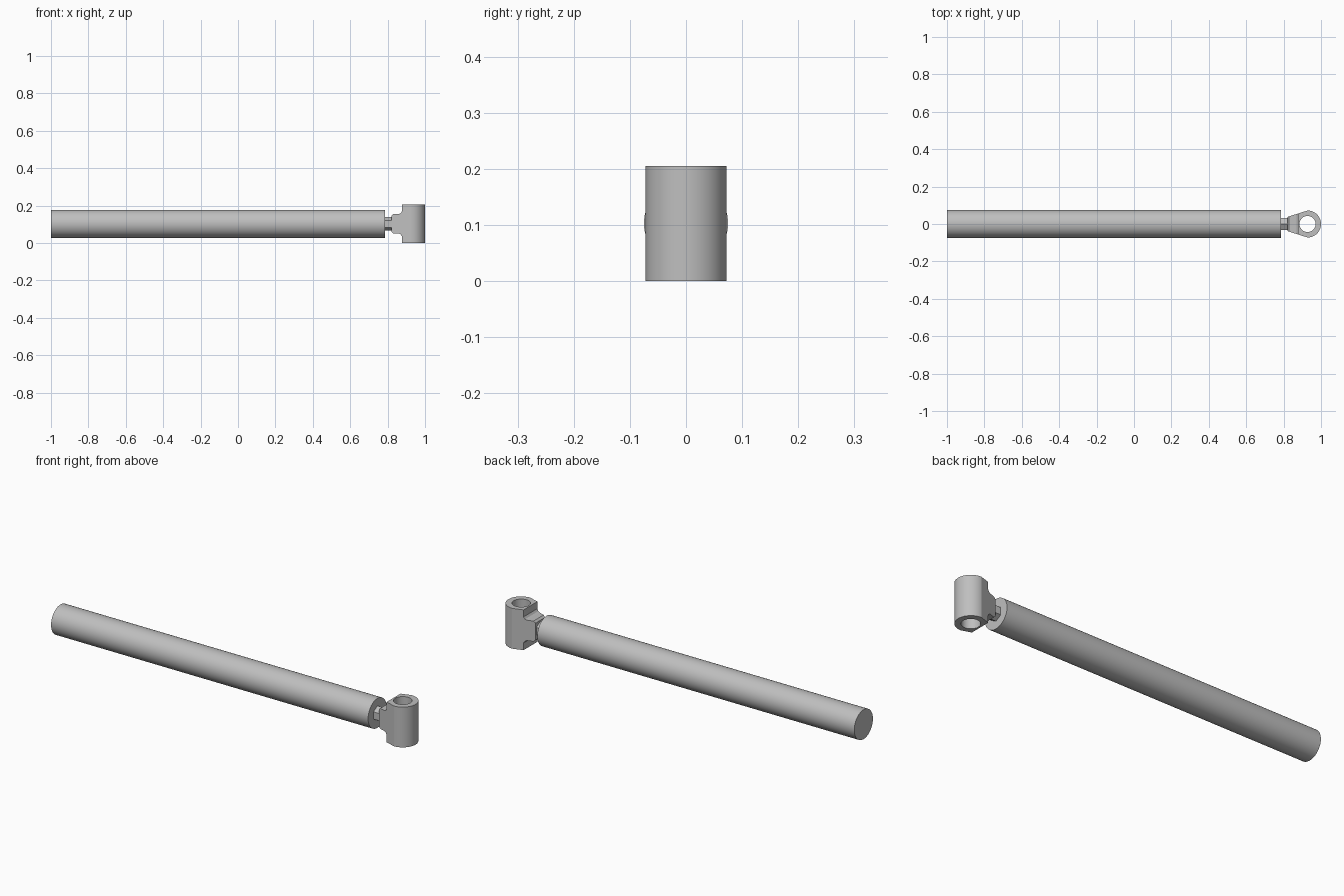
import bpy, bmesh, math
from mathutils import Matrix, Vector

cube = bpy.data.objects.get("Cube")
if cube:
    bpy.data.objects.remove(cube)

steel = bpy.data.materials.new("grey_steel")
steel.use_nodes = True
colour = (0.52, 0.52, 0.52, 1)
steel.diffuse_color = colour
steel.node_tree.nodes["Principled BSDF"].inputs["Base Color"].default_value = colour

AXIS_Z = 0.103
EYE_X = 0.928
EYE_R = 0.072


def add_object(name, bm):
    bmesh.ops.recalc_face_normals(bm, faces=bm.faces)
    mesh = bpy.data.meshes.new(name)
    bm.to_mesh(mesh)
    bm.free()
    mesh.materials.append(steel)
    obj = bpy.data.objects.new(name, mesh)
    bpy.context.collection.objects.link(obj)
    return obj


def rod(name, radius, start, end, sides, axis, centre):
    """Capped prism along x or z."""
    bm = bmesh.new()
    bmesh.ops.create_cone(bm, cap_ends=True, segments=sides, radius1=radius,
                          radius2=radius, depth=end - start)
    mid = (start + end) / 2
    if axis == "x":
        matrix = Matrix.Translation((mid, *centre)) @ Matrix.Rotation(math.pi / 2, 4, "Y")
    else:
        matrix = Matrix.Translation((*centre, mid))
    bmesh.ops.transform(bm, matrix=matrix, verts=bm.verts)
    return add_object(name, bm)


def extrude_profile(name, points, vector):
    bm = bmesh.new()
    face = bm.faces.new([bm.verts.new(p) for p in points])
    result = bmesh.ops.extrude_face_region(bm, geom=[face], use_keep_orig=True)
    verts = [v for v in result["geom"] if isinstance(v, bmesh.types.BMVert)]
    bmesh.ops.translate(bm, verts=verts, vec=Vector(vector))
    return add_object(name, bm)


def smooth(obj):
    bpy.ops.object.select_all(action="DESELECT")
    obj.select_set(True)
    bpy.context.view_layer.objects.active = obj
    bpy.ops.object.shade_smooth_by_angle(angle=math.radians(20))


# Long solid tube and the hexagonal neck behind the eye
tube = rod("main_tube", 0.075, -1, 0.785, 64, "x", (0, AXIS_Z))
smooth(tube)
neck = rod("hex_neck", 0.037, 0.775, 0.835, 6, "x", (0, AXIS_Z))
neck.data.transform(Matrix.Translation((0, 0, AXIS_Z)) @ Matrix.Rotation(math.pi / 2, 4, "X")
                    @ Matrix.Translation((0, 0, -AXIS_Z)))

# Rod eye: rounded plan with tapered flanks
plan = [(EYE_X + EYE_R * math.cos(a), EYE_R * math.sin(a), 0)
        for a in (math.radians(-90 + 180 * i / 32) for i in range(33))]
plan += [(0.82, 0.038, 0), (0.82, -0.038, 0)]
eye = extrude_profile("rod_eye", plan, (0, 0, 0.205))

# Stepped side outline trims the shank down to the eye
half = [(0.82, 0.043), (0.83, 0.052), (0.86, 0.052), (0.869, 0.056),
        (0.876, 0.066), (0.876, 0.12), (1.1, 0.12)]
outline = [(x, -0.2, AXIS_Z + h) for x, h in half]
outline += [(x, -0.2, AXIS_Z - h) for x, h in reversed(half)]
trim = extrude_profile("shank_trim", outline, (0, 0.4, 0))
bore = rod("bore_cutter", 0.043, -0.1, 0.3, 48, "z", (EYE_X, 0))

for cutter, operation in ((trim, "INTERSECT"), (bore, "DIFFERENCE")):
    mod = eye.modifiers.new(cutter.name, "BOOLEAN")
    mod.object = cutter
    mod.operation = operation
    mod.solver = "EXACT"
    bpy.context.view_layer.objects.active = eye
    bpy.ops.object.modifier_apply(modifier=mod.name)
    bpy.data.objects.remove(cutter)
smooth(eye)
